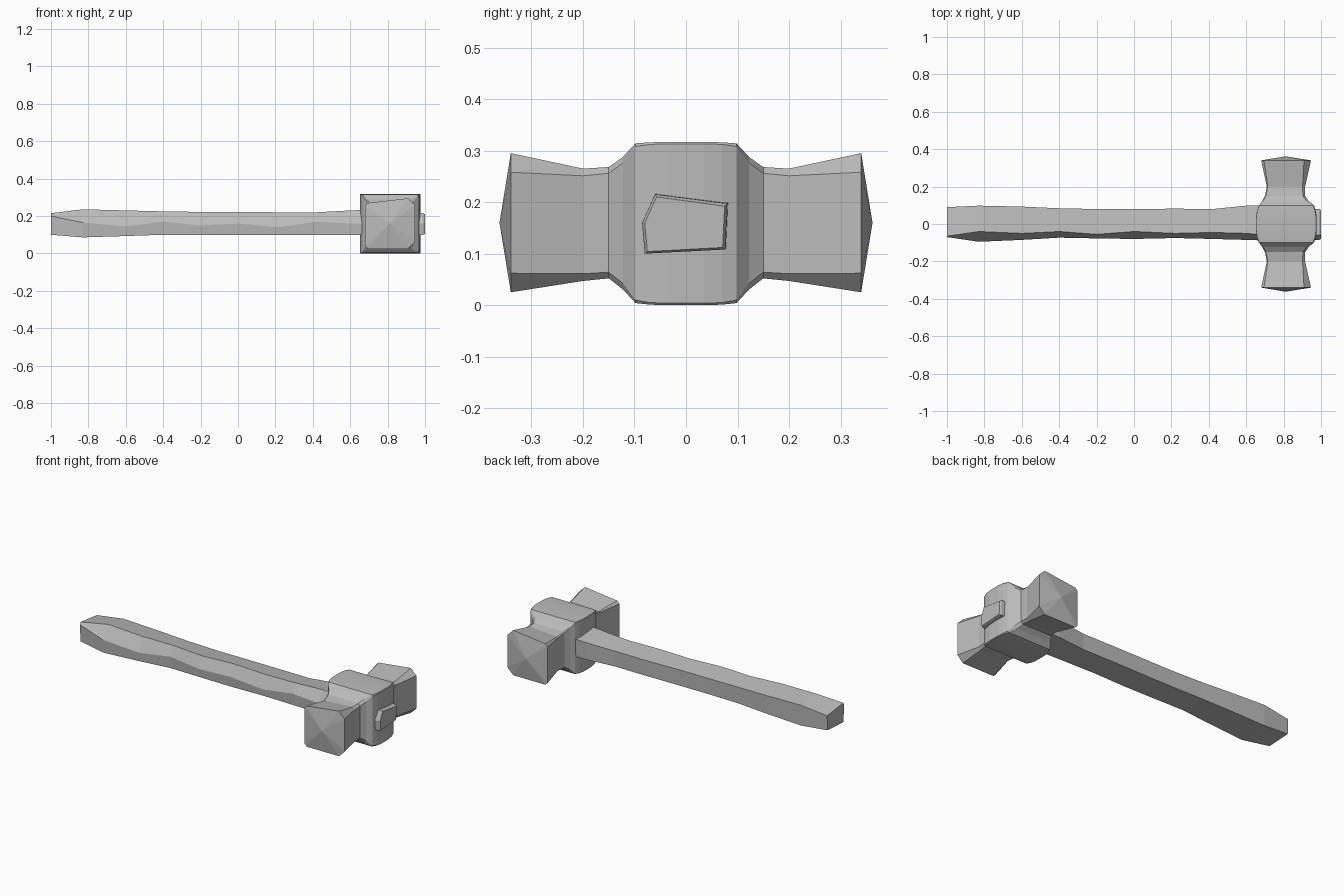
import bpy
import bmesh

cube = bpy.data.objects.get("Cube")
if cube:
    bpy.data.objects.remove(cube, do_unlink=True)

grey = bpy.data.materials.new("plain grey")
grey.use_nodes = True
colour = (0.5, 0.5, 0.5, 1)
grey.diffuse_color = colour
grey.node_tree.nodes["Principled BSDF"].inputs["Base Color"].default_value = colour


def loft(name, rings, tips=None):
    """Skin matching rings of points; close the ends flat or to tip points."""
    bm = bmesh.new()
    loops = [[bm.verts.new(p) for p in ring] for ring in rings]
    n = len(loops[0])
    for a, b in zip(loops, loops[1:]):
        for i in range(n):
            j = (i + 1) % n
            bm.faces.new((a[i], a[j], b[j], b[i]))
    for k, end in enumerate((loops[0], loops[-1])):
        if tips:
            tip = bm.verts.new(tips[k])
            for i in range(n):
                bm.faces.new((end[i], end[(i + 1) % n], tip))
        else:
            bm.faces.new(end)
    bmesh.ops.recalc_face_normals(bm, faces=bm.faces)
    mesh = bpy.data.meshes.new(name)
    bm.to_mesh(mesh)
    bm.free()
    mesh.materials.append(grey)
    obj = bpy.data.objects.new(name, mesh)
    bpy.context.collection.objects.link(obj)
    return obj


def head_ring(y, x0, x1, z0, z1, cut, tilt):
    """Rectangle with cut corners; tilt lowers the top inner corner."""
    s = cut * 0.4
    return [(x0 + s, y, z0), (x1 - cut, y, z0), (x1, y, z0 + cut),
            (x1, y, z1 - cut), (x1 - cut, y, z1), (x0 + s, y, z1 - tilt),
            (x0, y, z1 - s - tilt), (x0, y, z0 + s)]


# Head: barrel-shaped middle, narrow necks, flared striking faces
half = [
    (0.035, 0.652, 0.977, 0.00, 0.317, 0.004, 0),
    (0.07, 0.657, 0.972, 0.001, 0.316, 0.004, 0),
    (0.098, 0.667, 0.963, 0.004, 0.314, 0.006, 0),
    (0.122, 0.685, 0.935, 0.03, 0.288, 0.012, 0),
    (0.15, 0.70, 0.915, 0.052, 0.268, 0.012, 0),
    (0.20, 0.71, 0.915, 0.047, 0.265, 0.014, 0.01),
    (0.34, 0.68, 0.946, 0.025, 0.295, 0.037, 0.025),
]
rings = [head_ring(-y, *rest) for y, *rest in reversed(half)]
rings += [head_ring(*section) for section in half]
loft("hammer_head", rings, [(0.81, -0.362, 0.16), (0.81, 0.362, 0.16)])

# Handle: x, front y, back y, bottom z, top z, ridge height, top front edge y
stations = [
    (-1.0, -0.07, 0.09, 0.10, 0.215, 0.20, -0.065),
    (-0.83, -0.095, 0.098, 0.086, 0.236, 0.165, -0.04),
    (-0.6, -0.085, 0.093, 0.093, 0.23, 0.145, -0.05),
    (-0.4, -0.073, 0.084, 0.10, 0.225, 0.17, -0.04),
    (-0.2, -0.077, 0.08, 0.10, 0.222, 0.15, -0.055),
    (0.0, -0.08, 0.08, 0.10, 0.222, 0.16, -0.04),
    (0.22, -0.075, 0.082, 0.10, 0.22, 0.14, -0.05),
    (0.42, -0.08, 0.08, 0.10, 0.22, 0.17, -0.045),
    (0.6, -0.085, 0.098, 0.10, 0.23, 0.16, -0.05),
    (0.66, -0.087, 0.098, 0.10, 0.232, 0.16, -0.055),
    (0.99, -0.085, 0.08, 0.10, 0.215, 0.16, -0.06),
    (1.0, -0.08, 0.075, 0.104, 0.21, 0.16, -0.057),
]
loft("handle", [
    [(x, y0 + 0.005, z0), (x, y1 - 0.004, z0 + 0.008), (x, y1, z1 - 0.018),
     (x, edge, z1), (x, y0, ridge)]
    for x, y0, y1, z0, z1, ridge, edge in stations])
